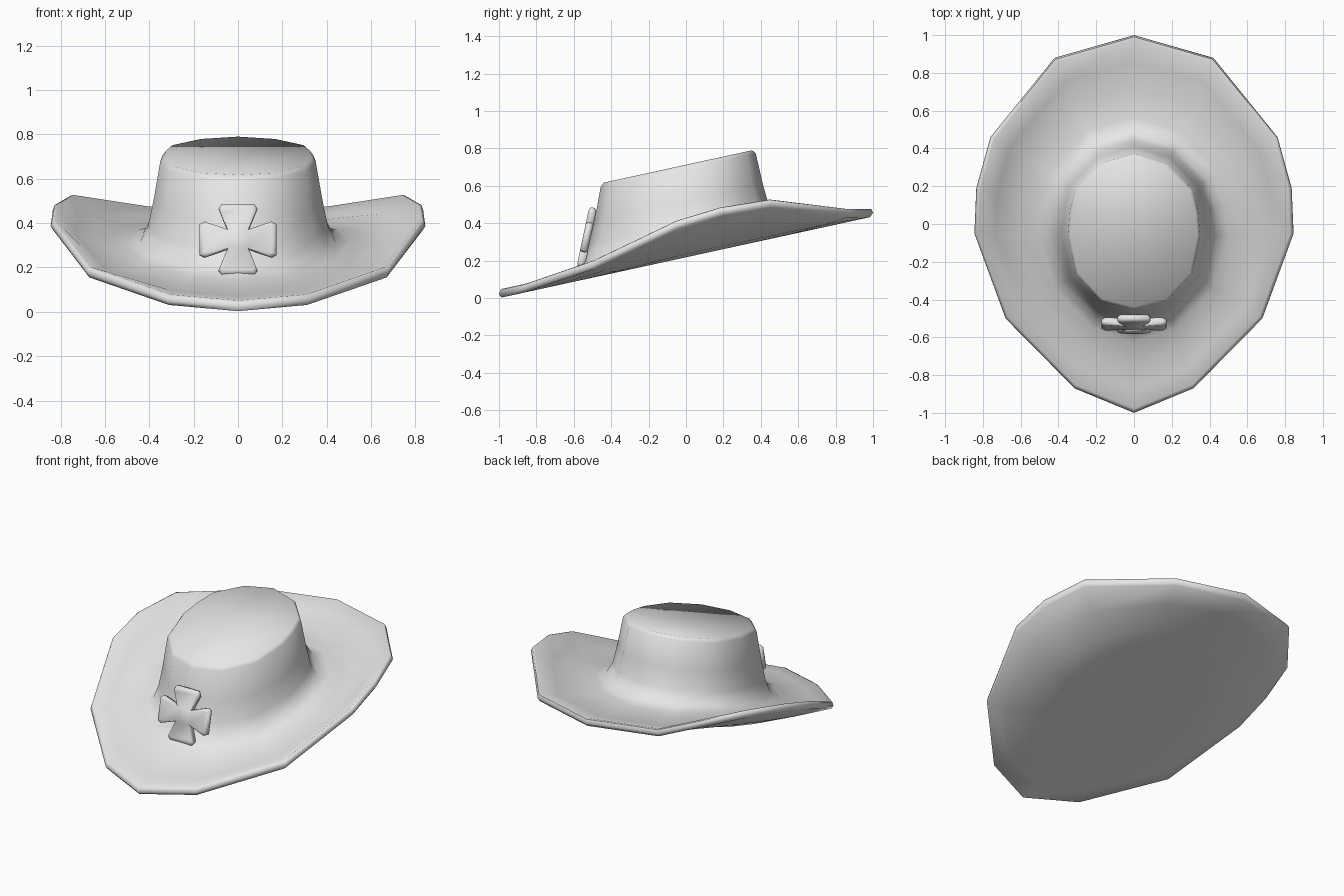
import bpy, bmesh, math
from mathutils import Matrix, Vector

cube = bpy.data.objects.get("Cube")
if cube:
    bpy.data.objects.remove(cube)

felt = bpy.data.materials.new("grey_felt")
felt.use_nodes = True
GREY = (0.8, 0.8, 0.8, 1)
felt.diffuse_color = GREY
felt.node_tree.nodes["Principled BSDF"].inputs["Base Color"].default_value = GREY


def finish(bm, name, angle):
    bmesh.ops.recalc_face_normals(bm, faces=bm.faces)
    mesh = bpy.data.meshes.new(name)
    bm.to_mesh(mesh)
    bm.free()
    obj = bpy.data.objects.new(name, mesh)
    bpy.context.collection.objects.link(obj)
    mesh.materials.append(felt)
    bpy.ops.object.select_all(action='DESELECT')
    obj.select_set(True)
    bpy.context.view_layer.objects.active = obj
    bpy.ops.object.shade_smooth_by_angle(angle=math.radians(angle))
    return obj


def loft(rings):
    """Skin a stack of closed rings and cap both ends."""
    bm = bmesh.new()
    loops = [[bm.verts.new(p) for p in ring] for ring in rings]
    n = len(loops[0])
    for a, b in zip(loops, loops[1:]):
        for i in range(n):
            j = (i + 1) % n
            bm.faces.new((a[i], a[j], b[j], b[i]))
    bm.faces.new(loops[0])
    bm.faces.new(loops[-1])
    return bm


def mirrored(half):
    """Complete a half outline whose ends lie on the centre line."""
    return half + [(-p[0], *p[1:]) for p in half[-2:0:-1]]


# Hat: the crown outline spreads out into the brim outline (x, y, lift)
crown = mirrored([(0, .36), (.17, .31), (.3, .18), (.33, .06),
                  (.34, -.06), (.3, -.26), (.17, -.4), (0, -.445)])
brim = mirrored([(0, 1, 0), (.42, .88, .025), (.76, .46, .165), (.835, .19, .18),
                 (.845, -.05, .16), (.68, -.5, .045), (.315, -.87, 0), (0, -1, 0)])


def ring(spread, height, lift):
    pts = []
    for (cx, cy), (bx, by, up) in zip(crown, brim):
        x = cx + (bx - cx) * spread
        y = cy + (by - cy) * spread
        pts.append(Vector((x, y, .218 + .218 * y + height + up * lift)))
    return pts


# Profile rows: spread, height above the tilted base, share of the side lift
profile = [(-.01, .495, 0), (.02, .475, 0), (.08, .3, 0), (.13, .18, 0),
           (.2, .095, .1), (.32, .062, .2), (.55, .045, .32), (.78, .04, .6),
           (.96, .046, 1), (.985, .042, 1), (1, .02, 1), (.975, 0, 1),
           (.75, 0, .5), (.45, 0, .1), (.2, 0, 0)]
finish(loft([ring(*row) for row in profile]), "hat", 62)

# Cross badge: one flared arm repeated four times
arm = [(.046, .046), (.082, .142), (.07, .162), (-.07, .162), (-.082, .142)]
outline = []
for k in range(4):
    turn = Matrix.Rotation(k * math.pi / 2, 2)
    outline += [turn @ Vector(p) for p in arm]
layers = [(.88, -.021), (.97, -.016), (1, -.006), (1, .008), (.9, .021)]
badge = finish(loft([[(p.x * s * 1.07, d, p.y * s) for p in outline]
                     for s, d in layers]), "cross_badge", 70)
badge.location = (0, -.53, .325)
badge.rotation_euler.x = math.radians(-12)
